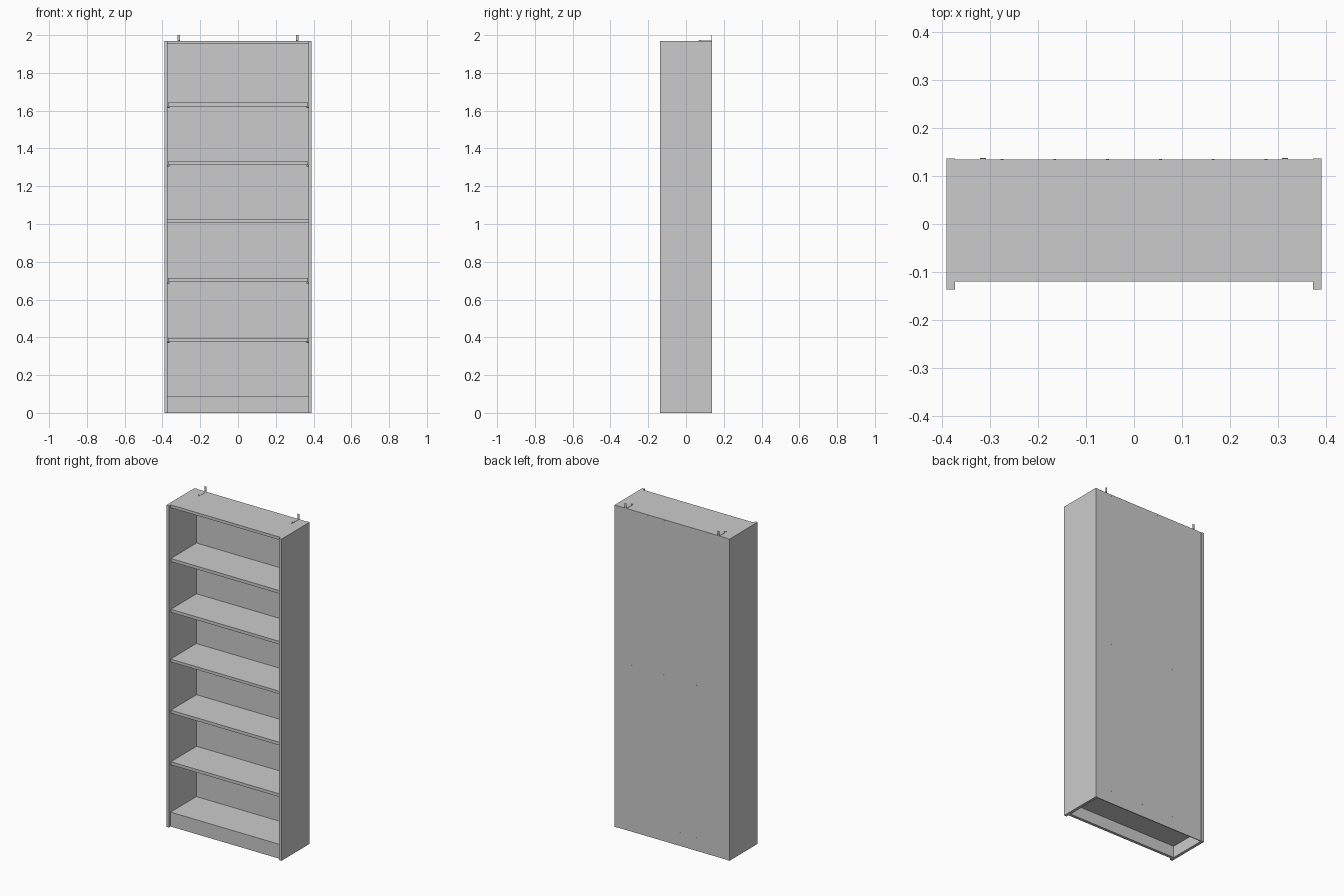
import bpy, bmesh, math
from mathutils import Matrix

if "Cube" in bpy.data.objects:
    bpy.data.objects.remove(bpy.data.objects["Cube"])

W, D, H = 0.39, 0.1365, 1.97      # half width, half depth, carcass height
T = 0.0175                        # board thickness
IN = W - T                        # inner half width
FRONT, BACK = -0.12, 0.129        # front and rear edge of the boards


def add_box(bm, x0, x1, y0, y1, z0, z1):
    m = Matrix.Translation(((x0 + x1) / 2, (y0 + y1) / 2, (z0 + z1) / 2))
    bmesh.ops.create_cube(bm, size=1, matrix=m @ Matrix.Diagonal((x1 - x0, y1 - y0, z1 - z0, 1)))


def add_cyl(bm, loc, r, depth, axis='Z'):
    rot = {'X': Matrix.Rotation(math.pi / 2, 4, 'Y'),
           'Y': Matrix.Rotation(math.pi / 2, 4, 'X'),
           'Z': Matrix.Identity(4)}[axis]
    bmesh.ops.create_cone(bm, cap_ends=True, segments=12, radius1=r, radius2=r,
                          depth=depth, matrix=Matrix.Translation(loc) @ rot)


def finish(name, bm):
    mesh = bpy.data.meshes.new(name)
    bm.to_mesh(mesh)
    bm.free()
    ob = bpy.data.objects.new(name, mesh)
    bpy.context.collection.objects.link(ob)
    return ob


def box(name, *dims):
    bm = bmesh.new()
    add_box(bm, *dims)
    return finish(name, bm)


# Carcass: sides stand proud of the boards at the front and of the back panel
box("left_side", -W, -IN, -D, D, 0, H)
box("right_side", IN, W, -D, D, 0, H)
box("top_board", -IN, IN, FRONT, BACK, H - T, H)
box("bottom_board", -IN, IN, FRONT, BACK, 0.071, 0.088)
box("plinth", -IN, IN, FRONT, FRONT + T, 0, 0.071)
box("back_panel", -IN, IN, BACK, 0.134, 0, H)

# Fixed middle shelf
box("fixed_shelf", -IN, IN, FRONT, BACK, 1.008, 1.0255)

# Loose shelves, slightly narrower, each resting on four pins
for i, z in enumerate((0.397, 0.713, 1.331, 1.642)):
    zb = z - 0.019
    box(f"loose_shelf_{i + 1}", -IN + 0.002, IN - 0.002, FRONT, BACK - 0.001, zb, z)
    bm = bmesh.new()
    for sx in (-1, 1):
        for y in (-0.085, 0.085):
            add_cyl(bm, (sx * (IN - 0.003), y, zb - 0.004), 0.004, 0.012, 'X')
    finish(f"shelf_pins_{i + 1}", bm)

# Nail heads holding the back panel
bm = bmesh.new()
for z in (0.079, 1.017, H - T / 2):
    for k in range(6):
        add_cyl(bm, (-0.275 + 0.11 * k, 0.134, z), 0.003, 0.002, 'Y')
finish("back_nails", bm)

# Wall brackets: thin strap on the top board, bent upwards at the wall
for name, x in (("left", -0.3145), ("right", 0.3145)):
    bm = bmesh.new()
    add_box(bm, x - 0.0065, x + 0.0065, 0.066, 0.137, H, H + 0.0015)
    add_box(bm, x - 0.0065, x + 0.0065, 0.1355, 0.137, H + 0.0015, 2.0)
    add_cyl(bm, (x, 0.075, H + 0.0025), 0.004, 0.003)
    finish(f"{name}_wall_bracket", bm)
